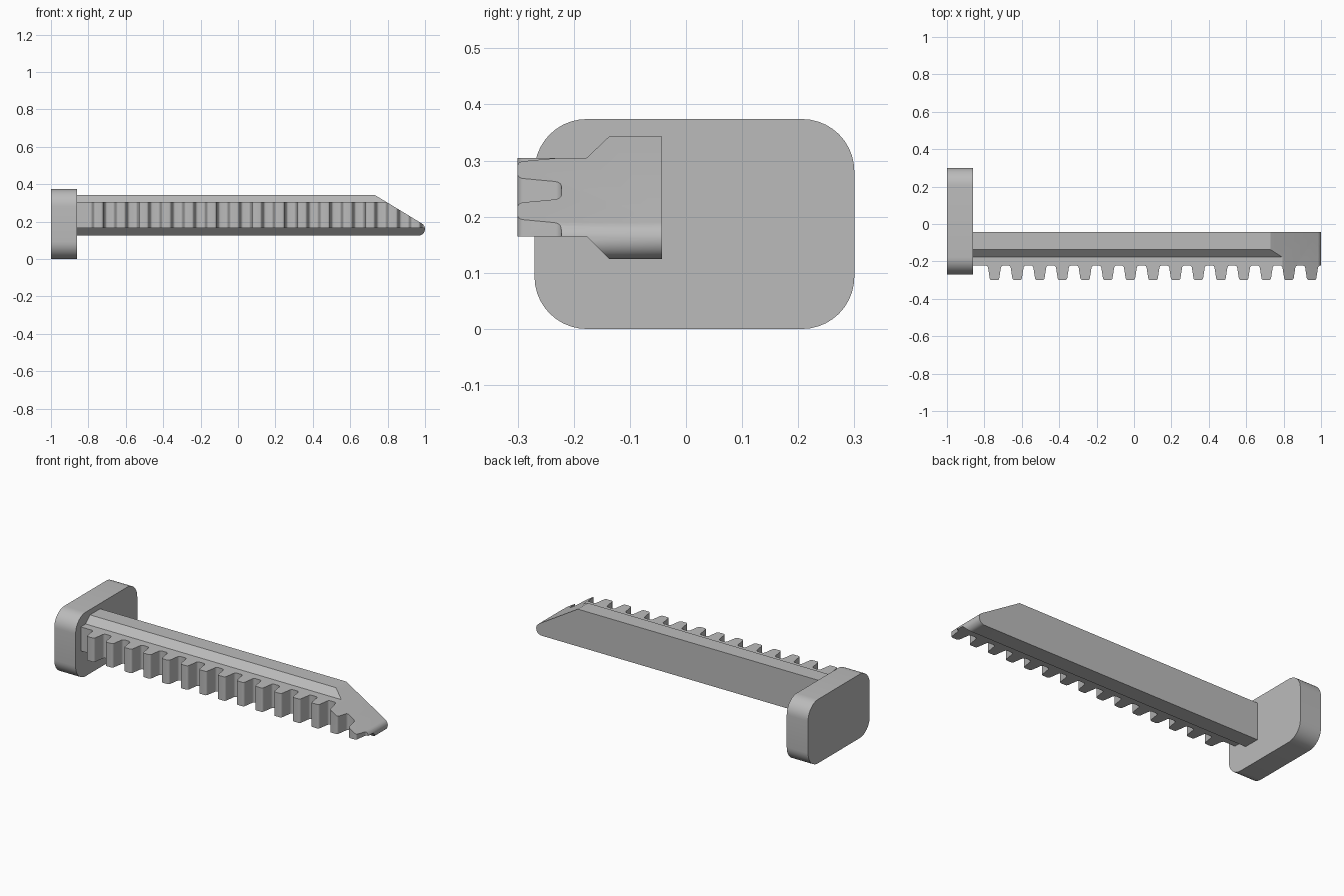
import bpy, bmesh
from math import pi
from mathutils import Vector

cube = bpy.data.objects.get("Cube")
if cube:
    bpy.data.objects.remove(cube, do_unlink=True)

grey = bpy.data.materials.new("mid_grey")
grey.use_nodes = True
colour = (0.5, 0.5, 0.5, 1)
grey.diffuse_color = colour
grey.node_tree.nodes["Principled BSDF"].inputs["Base Color"].default_value = colour


def rounded(corners, steps=6):
    """Outline from (x, y, radius) corners, with an arc at each rounded one."""
    out = []
    for i, (x, y, r) in enumerate(corners):
        p = Vector((x, y))
        if r == 0:
            out.append(p)
            continue
        a = (Vector(corners[i - 1][:2]) - p).normalized()
        b = (Vector(corners[(i + 1) % len(corners)][:2]) - p).normalized()
        half = a.angle(b) / 2
        mid = (a + b).normalized()
        centre = p + mid * (r / Vector((mid.dot(a), a.cross(Vector((-mid.y, mid.x))))).length)
        # distance from the corner to the arc centre depends on the half angle
        from math import sin, tan
        centre = p + mid * (r / sin(half))
        start = p + a * (r / tan(half)) - centre
        end = p + b * (r / tan(half)) - centre
        sweep = start.angle_signed(end)
        for k in range(steps + 1):
            v = start.to_3d()
            from mathutils import Matrix
            v = Matrix.Rotation(-sweep * k / steps, 3, "Z") @ v
            out.append(centre + v.to_2d())
    return out


def prism(name, outline, axis, low, high):
    """Extrude a 2D outline along one axis."""
    place = {"x": lambda p, d: (d, p[0], p[1]),
             "y": lambda p, d: (p[0], d, p[1]),
             "z": lambda p, d: (p[0], p[1], d)}[axis]
    bm = bmesh.new()
    base = bm.faces.new([bm.verts.new(place(p, low)) for p in outline])
    made = bmesh.ops.extrude_face_region(bm, geom=[base])["geom"]
    shift = Vector(place((0, 0), high - low))
    bmesh.ops.translate(bm, vec=shift, verts=[v for v in made if isinstance(v, bmesh.types.BMVert)])
    bmesh.ops.recalc_face_normals(bm, faces=bm.faces)
    mesh = bpy.data.meshes.new(name)
    bm.to_mesh(mesh)
    bm.free()
    mesh.materials.append(grey)
    obj = bpy.data.objects.new(name, mesh)
    bpy.context.collection.objects.link(obj)
    return obj


def activate(obj):
    bpy.ops.object.select_all(action="DESELECT")
    obj.select_set(True)
    bpy.context.view_layer.objects.active = obj


def combine(obj, other, operation):
    """Apply a boolean and discard the helper."""
    activate(obj)
    mod = obj.modifiers.new("combine", "BOOLEAN")
    mod.operation, mod.solver, mod.object = operation, "EXACT", other
    bpy.ops.object.modifier_apply(modifier=mod.name)
    bpy.data.objects.remove(other, do_unlink=True)


# End plate with rounded corners
r = 0.093
plate = prism("end_plate", rounded([(-0.27, 0, r), (0.3, 0, r), (0.3, 0.374, r), (-0.27, 0.374, r)], 10),
              "x", -1, -0.862)

# Bar with chamfered front edges
bar = prism("rack_bar", [(-0.043, 0.125), (-0.043, 0.343), (-0.137, 0.343), (-0.177, 0.305),
                         (-0.177, 0.165), (-0.137, 0.125)], "x", -0.862, 1.1)

# Toothed strip along the front of the bar
root, tip, pitch = -0.222, -0.3, 0.1211
corners = [(1.1, -0.15, 0), (-0.862, -0.15, 0), (-0.862, root, 0)]
for i in range(15):
    x = -0.746 + i * pitch
    corners += [(x - 0.036, root, 0.014), (x - 0.024, tip, 0.012),
                (x + 0.024, tip, 0.012), (x + 0.036, root, 0.014)]
corners.append((1.1, root, 0))
teeth = prism("teeth", rounded(corners, 5), "z", 0.165, 0.305)
combine(bar, teeth, "UNION")

# Sloping, rounded nose
nose = prism("nose_cutter", rounded([(-1, 0.1, 0), (-1, 0.125, 0), (1.09, 0.125, 0.035),
                                     (0.73, 0.343, 0), (0.65, 0.3915, 0), (-1, 0.3915, 0)][1:], 10),
             "y", -0.5, 0.2)
combine(bar, nose, "INTERSECT")

for obj in (plate, bar):
    activate(obj)
    bpy.ops.object.shade_smooth_by_angle(angle=pi / 6)
